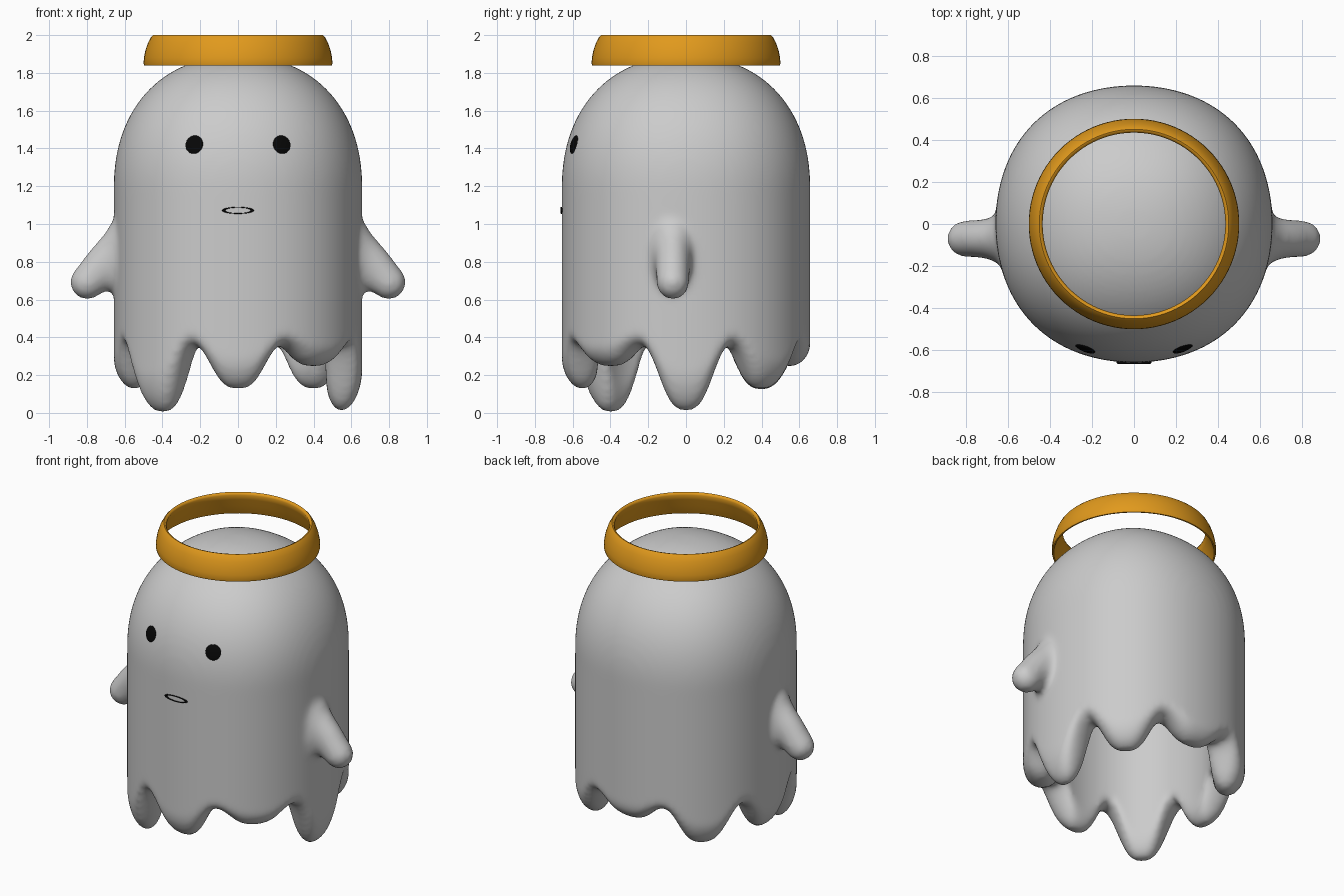
import bpy, bmesh, math
from mathutils import Vector, Matrix

if "Cube" in bpy.data.objects:
    bpy.data.objects.remove(bpy.data.objects["Cube"])

R, DOME_Z, DOME_H, WALL = 0.658, 1.18, 0.71, 0.19
P = 2.22  # fullness of the dome curve


def material(name, rgb):
    m = bpy.data.materials.new(name)
    m.diffuse_color = (*rgb, 1)
    m.use_nodes = True
    m.node_tree.nodes["Principled BSDF"].inputs["Base Color"].default_value = m.diffuse_color
    return m


def finish(name, bm, mat=None):
    bmesh.ops.remove_doubles(bm, verts=bm.verts, dist=1e-5)
    bmesh.ops.recalc_face_normals(bm, faces=bm.faces)
    me = bpy.data.meshes.new(name)
    bm.to_mesh(me)
    bm.free()
    ob = bpy.data.objects.new(name, me)
    bpy.context.collection.objects.link(ob)
    if mat:
        me.materials.append(mat)
    bpy.ops.object.select_all(action='DESELECT')
    ob.select_set(True)
    bpy.context.view_layer.objects.active = ob
    bpy.ops.object.shade_smooth_by_angle(angle=math.radians(50))
    return ob


def loft(rings, closed=False, bm=None, cap=False):
    """Skin a list of equally long rings of points with quads."""
    bm = bm or bmesh.new()
    rows = [[bm.verts.new(p) for p in ring] for ring in rings]
    pairs = list(zip(rows, rows[1:])) + ([(rows[-1], rows[0])] if closed else [])
    for a, b in pairs:
        n = len(a)
        for i in range(n):
            j = (i + 1) % n
            bm.faces.new((a[i], a[j], b[j], b[i]))
    if cap:
        bm.faces.new(rows[0])
    return bm


# Body: domed hollow sheet whose hem hangs in eight drips of uneven length
drips = [0.01, 0.125, 0.245, 0.12, 0.125, 0.0, 0.125, 0.245]  # from +x, every 45 degrees
NOTCH = 0.355


def power(v):
    return max(v, 0.0) ** (2 / P)


def column(a):
    """Profile at angle a: outer dome, outer wall, round hem, inner wall, inner dome."""
    t = a / (math.pi / 4)
    k = round(t)
    low = drips[k % 8]
    q = ((1 + math.cos((t - k) * 2 * math.pi)) / 2) ** 0.6
    shape = 0.25 * q + 0.75 * q * q * (3 - 2 * q)
    hem = NOTCH - (NOTCH - low) * shape
    rim = 0.06 + 0.4 * (NOTCH - hem)
    ri = R - WALL
    pts = []
    for i in range(33):
        u = math.pi / 2 * i / 32
        pts.append((R * power(math.sin(u)), DOME_Z + DOME_H * power(math.cos(u))))
    z0 = hem + rim
    pts += [(R, DOME_Z + (z0 - DOME_Z) * i / 16) for i in range(1, 17)]
    for i in range(1, 13):
        u = math.pi * i / 12
        pts.append((R - WALL / 2 + WALL / 2 * math.cos(u) - 0.015 * math.sin(u), z0 - rim * math.sin(u)))
    pts += [(ri, z0 + (DOME_Z - z0) * i / 10) for i in range(1, 11)]
    for i in range(1, 13):
        u = math.pi / 2 * i / 12
        pts.append((ri * math.cos(u), DOME_Z + (DOME_H - WALL) * math.sin(u)))
    s = 1 + 0.027 * (1 - math.cos(4 * a)) / 2  # slightly squared plan
    return [(s * r * math.cos(a), s * r * math.sin(a), z) for r, z in pts]


SEG = 192
cols = [column(2 * math.pi * i / SEG) for i in range(SEG)]
body_bm = loft(list(zip(*cols)))

# Arms: drooping stubs that flare into the body (top point, bottom point, half width)
arm_cuts = [((0.58, 1.17), (0.58, 0.55), 0.14), ((0.63, 1.10), (0.64, 0.59), 0.125),
            ((0.662, 1.02), (0.662, 0.635), 0.108), ((0.705, 0.95), (0.69, 0.65), 0.095),
            ((0.784, 0.86), (0.71, 0.638), 0.089), ((0.865, 0.753), (0.73, 0.63), 0.087)]
sections = []
for (xt, zt), (xb, zb), w in arm_cuts:
    top, bottom = Vector((xt, -0.07, zt)), Vector((xb, -0.07, zb))
    sections.append(((top + bottom) / 2, (top - bottom) / 2, w))
tip, half, tb = sections[-1]
along = Vector((half.z, 0, -half.x))
for i in range(1, 9):
    u = math.pi / 2 * i / 8
    sections.append((tip + along * math.sin(u), half * math.cos(u), tb * math.cos(u)))
for side in (1, -1):
    rings = []
    for c, h, w in sections:
        ring = []
        for i in range(32):
            u = 2 * math.pi * i / 32
            p = c + h * math.cos(u) + Vector((0, w * math.sin(u), 0))
            ring.append((side * p.x, p.y, p.z))
        rings.append(ring)
    loft(rings, bm=body_bm, cap=True)

# Fuse arms and body into one soft skin
body = finish("body_with_arms", body_bm)
remesh = body.modifiers.new("fuse", 'REMESH')
remesh.mode = 'VOXEL'
remesh.voxel_size = 0.017
remesh.use_smooth_shade = True
smooth = body.modifiers.new("soften", 'SMOOTH')
smooth.factor = 0.5
smooth.iterations = 12

# Eyes: thin black discs lying on the dome
black = material("black", (0.002, 0.002, 0.002))
for side, label in ((1, "right"), (-1, "left")):
    x, z = side * 0.232, 1.42
    r = 1.008 * R * (1 - ((z - DOME_Z) / DOME_H) ** P) ** (1 / P)
    y = -math.sqrt(r * r - x * x)
    n = Vector((x / R**2, y / R**2, 0.8 * (z - DOME_Z) / DOME_H**2)).normalized()
    bm = bmesh.new()
    bmesh.ops.create_uvsphere(bm, u_segments=32, v_segments=16, radius=0.05)
    rot = n.to_track_quat('Z', 'Y').to_matrix().to_4x4()
    bm.transform(Matrix.Translation((x, y, z)) @ rot @ Matrix.Diagonal((1, 1, 0.2, 1)))
    finish(label + "_eye", bm, black)

# Mouth: thin flattened black ring
mouth = []
for i in range(48):
    u = 2 * math.pi * i / 48
    ring = []
    for j in range(10):
        v = 2 * math.pi * j / 10
        q = 0.075 + 0.009 * math.cos(v)
        ring.append((q * math.cos(u), -0.655 + 0.01 * math.sin(v), 1.072 + 0.22 * q * math.sin(u)))
    mouth.append(ring)
finish("mouth", loft(mouth, closed=True), black)

# Halo: tapered band floating round the crown
halo_profile = [(0.497, 1.838), (0.50, 1.85), (0.498, 1.88), (0.490, 1.92), (0.476, 1.96), (0.460, 1.99),
                (0.450, 2.0), (0.440, 1.997), (0.434, 1.985), (0.445, 1.95), (0.464, 1.90), (0.482, 1.85),
                (0.488, 1.838)]
halo = [[(r * math.cos(2 * math.pi * i / 96), r * math.sin(2 * math.pi * i / 96), z) for i in range(96)]
        for r, z in halo_profile]
finish("halo", loft(halo, closed=True), material("gold", (0.75, 0.32, 0.012)))
